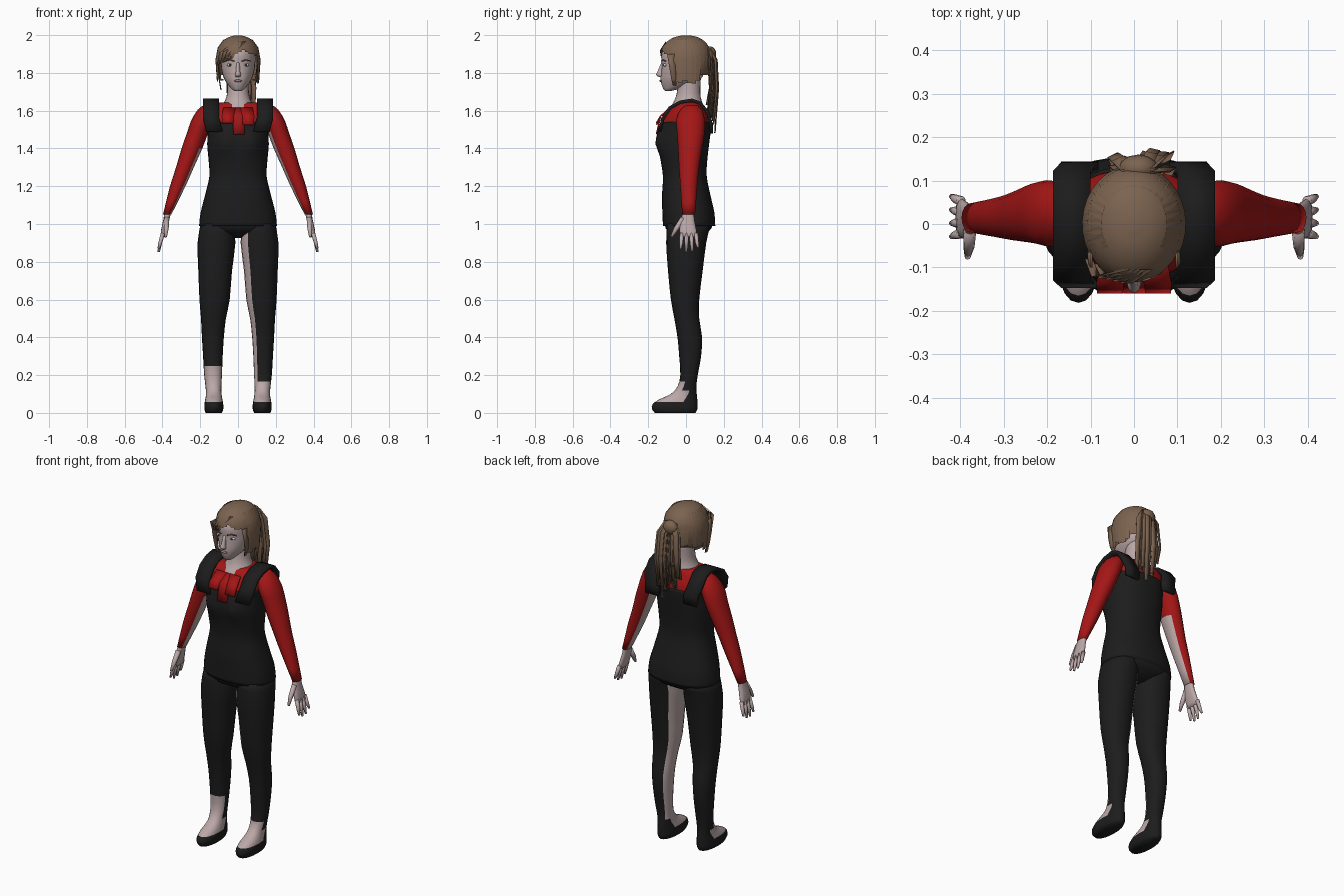
import bpy, bmesh, math, random
from mathutils import Vector

if "Cube" in bpy.data.objects:
    bpy.data.objects.remove(bpy.data.objects["Cube"])

random.seed(4)


def material(name, rgb):
    m = bpy.data.materials.new(name)
    m.diffuse_color = (*rgb, 1)
    m.use_nodes = True
    m.node_tree.nodes["Principled BSDF"].inputs["Base Color"].default_value = m.diffuse_color
    return m


MATS = [material("skin", (0.50, 0.39, 0.39)), material("black_cloth", (0.012, 0.012, 0.012)),
        material("red_cloth", (0.38, 0.008, 0.008)), material("hair", (0.20, 0.125, 0.08)),
        material("eye_white", (0.65, 0.68, 0.66)), material("dark", (0.04, 0.04, 0.04)),
        material("lip", (0.33, 0.2, 0.2))]
SKIN, BLACK, RED, HAIR, WHITE, DARK, LIP = range(7)


def finish(bm, name, pick):
    """Turn a bmesh into an object; pick is a material index or a function of (centre, normal)."""
    bmesh.ops.recalc_face_normals(bm, faces=bm.faces[:])
    bm.normal_update()
    for f in bm.faces:
        f.smooth = True
        f.material_index = pick(f.calc_center_median(), f.normal) if callable(pick) else pick
    me = bpy.data.meshes.new(name)
    bm.to_mesh(me)
    bm.free()
    for m in MATS:
        me.materials.append(m)
    ob = bpy.data.objects.new(name, me)
    bpy.context.collection.objects.link(ob)
    return ob


def spline(rows, steps):
    """Catmull-Rom through rows of numbers."""
    out = []
    for i in range(len(rows) - 1):
        a, b, c, d = rows[max(i - 1, 0)], rows[i], rows[i + 1], rows[min(i + 2, len(rows) - 1)]
        for k in range(steps):
            t = k / steps
            out.append([0.5 * (2*q + (r-p)*t + (2*p-5*q+4*r-s)*t*t + (3*q-p-3*r+s)*t**3)
                        for p, q, r, s in zip(a, b, c, d)])
    return out + [rows[-1]]


def loft(name, rows, pick, side=1, n=20, power=2.0, steps=2, shape=None, cut=None):
    """Stack of rings; each row is z, centre x, half width, front y, back y."""
    bm = bmesh.new()
    rings = []
    for z, cx, rx, yf, yb in spline(rows, steps):
        ring = []
        for i in range(n):
            a = 2 * math.pi * i / n
            c, s = math.cos(a), math.sin(a)
            u = math.copysign(abs(c) ** (2 / power), c)
            v = math.copysign(abs(s) ** (2 / power), s)
            co = Vector((side * (cx + rx * u), (yf + yb) / 2 + (yb - yf) / 2 * v, z))
            ring.append(bm.verts.new(shape(co) if shape else co))
        rings.append(ring)
    for lo, hi in zip(rings, rings[1:]):
        for i in range(n):
            bm.faces.new((lo[i], lo[(i+1) % n], hi[(i+1) % n], hi[i]))
    bm.faces.new(rings[0])
    bm.faces.new(rings[-1])
    if cut:
        bad = [f for f in bm.faces if cut(f.calc_center_median())]
        bmesh.ops.delete(bm, geom=bad, context='FACES')
    return finish(bm, name, pick)


def tube(name, points, pick, n=8):
    """Tapered limb through (x, y, z, radius) points."""
    bm = bmesh.new()
    pts = [Vector(p[:3]) for p in points]
    q = (pts[-1] - pts[0]).to_track_quat('Z', 'Y')
    rings = [[bm.verts.new(p + q @ Vector((r[3] * math.cos(2*math.pi*i/n), r[3] * math.sin(2*math.pi*i/n), 0)))
              for i in range(n)] for p, r in zip(pts, points)]
    for lo, hi in zip(rings, rings[1:]):
        for i in range(n):
            bm.faces.new((lo[i], lo[(i+1) % n], hi[(i+1) % n], hi[i]))
    bm.faces.new(rings[0])
    bm.faces.new(rings[-1])
    return finish(bm, name, pick)


def ribbon(name, points, across, pick, thick=0.0, taper=1.0):
    """Flat strip along points, reaching +-across at each; taper scales the end."""
    bm = bmesh.new()
    rows = []
    for i, p in enumerate(points):
        w = Vector(across) * (1 + (taper - 1) * i / (len(points) - 1))
        rows.append((bm.verts.new(Vector(p) - w), bm.verts.new(Vector(p) + w)))
    for a, b in zip(rows, rows[1:]):
        bm.faces.new((a[0], a[1], b[1], b[0]))
    ob = finish(bm, name, pick)
    if thick:
        m = ob.modifiers.new("thickness", 'SOLIDIFY')
        m.thickness, m.offset = thick, 0
    return ob


def ball(name, loc, scale, pick):
    bm = bmesh.new()
    bmesh.ops.create_uvsphere(bm, u_segments=12, v_segments=8, radius=1)
    bmesh.ops.scale(bm, vec=scale, verts=bm.verts)
    bmesh.ops.translate(bm, vec=loc, verts=bm.verts)
    return finish(bm, name, pick)


# Torso: trouser hips, vest with bust, red shirt, neck
loft("trouser_hips", [(.925, 0, .06, -.03, .06), (.96, 0, .17, -.095, .12), (1.0, 0, .198, -.113, .142),
                      (1.06, 0, .19, -.115, .135)], BLACK, n=28, power=2.3)


def bust(co):
    if co.y < 0:
        co.y -= .025 * math.exp(-((abs(co.x) - .075) / .05) ** 2 - ((co.z - 1.43) / .06) ** 2)
    return co


loft("vest", [(.99, 0, .206, -.122, .155), (1.06, 0, .198, -.125, .15), (1.15, 0, .175, -.127, .13),
              (1.25, 0, .152, -.122, .11), (1.33, 0, .155, -.133, .112), (1.42, 0, .163, -.145, .122),
              (1.5, 0, .16, -.145, .132), (1.54, 0, .165, -.135, .133)],
     BLACK, n=32, power=2.35, steps=3, shape=bust)
loft("shirt", [(1.48, 0, .15, -.13, .12), (1.55, 0, .165, -.122, .125), (1.6, 0, .17, -.09, .105),
               (1.635, 0, .14, -.065, .09), (1.645, 0, .07, -.045, .08)], RED, n=28, power=2.3)
loft("neck", [(1.59, 0, .085, -.105, .085), (1.635, 0, .078, -.072, .088), (1.67, 0, .062, -.055, .078),
              (1.72, 0, .056, -.045, .076), (1.79, 0, .056, -.04, .08)], SKIN)

# Neck scarf: three hanging cloth tabs
for dx, zb in ((-.055, 1.535), (.005, 1.475), (.055, 1.525)):
    ribbon("scarf_tab", [(dx * .8, -.085, 1.615), (dx, -.135, 1.57), (dx, -.156, zb)], (.033, 0, 0), RED, .008, .9)

# Limbs, mirrored
for s in (-1, 1):
    def leg_mat(c, nrm, s=s):
        if c.z < .055:
            return BLACK
        if c.z < (.25 if s < 0 else .18) and nrm.y < (-.15 if c.z > .12 else .1):
            return SKIN
        if s > 0 and .12 < c.z < .93 and nrm.x < -.62:
            return SKIN
        return BLACK

    loft("leg_and_foot", [(1.0, .11, .088, -.1, .13), (.9, .114, .1, -.105, .107), (.75, .121, .089, -.095, .088),
                          (.6, .124, .08, -.08, .07), (.5, .13, .066, -.062, .07), (.4, .133, .058, -.045, .085),
                          (.3, .133, .052, -.036, .08), (.2, .132, .047, -.03, .062), (.14, .13, .042, -.045, .055),
                          (.1, .128, .041, -.08, .057), (.07, .128, .046, -.145, .06), (.045, .128, .05, -.177, .06),
                          (.02, .128, .05, -.18, .06), (0, .128, .043, -.165, .05)],
         leg_mat, side=s, power=2.2)

    def sleeve_mat(c, nrm, s=s):
        low, high = (1.08, 1.40) if s < 0 else (1.05, 1.54)
        return SKIN if nrm.x * s < -.72 and low < c.z < high else RED

    loft("sleeve", [(1.63, .15, .03, .0, .06), (1.605, .163, .05, -.03, .085), (1.55, .19, .057, -.052, .1),
                    (1.48, .215, .056, -.047, .098), (1.4, .244, .055, -.042, .085), (1.3, .281, .047, -.037, .07),
                    (1.2, .319, .041, -.03, .06), (1.05, .375, .022, -.02, .048)], sleeve_mat, side=s, n=16)
    loft("hand", [(1.07, .37, .018, -.014, .042), (1.02, .38, .016, -.028, .045), (.97, .392, .015, -.034, .055),
                  (.93, .401, .01, -.03, .06)], SKIN, side=s, n=12, power=2.4)
    for k, tip in enumerate((.868, .852, .855, .875)):
        y = -.022 + .025 * k
        tube("finger", [(s * .398, y, .95, .0115), (s * .412, y + (k - 1.2) * .003, .9, .01),
                        (s * .42, y + (k - 1.2) * .006, tip, .006)], SKIN)
    tube("thumb", [(s * .378, -.015, 1.03, .015), (s * .38, -.052, .975, .013), (s * .383, -.076, .932, .007)], SKIN)

    # Vest shoulder strap
    prof = [(-.138, 1.49), (-.122, 1.56), (-.085, 1.615), (-.03, 1.645), (.03, 1.655), (.075, 1.64), (.115, 1.59),
            (.133, 1.53), (.135, 1.48)]
    ribbon("vest_strap", [(s * (.143 if 1.55 < z else .125), y, z) for y, z in prof], (.043, 0, 0), BLACK, .018)

    # Eyes and brows
    ball("eye", (s * .043, -.112, 1.842), (.017, .009, .008), WHITE)
    ball("iris", (s * .042, -.119, 1.842), (.006, .004, .006), DARK)
    ribbon("eyebrow", [(s * .02, -.131, 1.862), (s * .043, -.123, 1.869), (s * .066, -.109, 1.863)],
           (0, 0, .0025), HAIR, .005)

# Head and face
loft("head", [(1.705, 0, .02, -.112, -.075), (1.715, 0, .034, -.12, -.04), (1.74, 0, .055, -.13, .03),
              (1.77, 0, .074, -.134, .08), (1.81, 0, .086, -.131, .1), (1.85, 0, .091, -.129, .112),
              (1.9, 0, .09, -.13, .11), (1.94, 0, .075, -.105, .09), (1.965, 0, .045, -.06, .05)],
     SKIN, n=24, steps=3)
loft("nose", [(1.777, 0, .011, -.143, -.115), (1.79, 0, .016, -.159, -.115), (1.805, 0, .012, -.153, -.115),
              (1.855, 0, .008, -.131, -.115)], SKIN, n=10)
ball("lips", (0, -.131, 1.758), (.021, .009, .007), LIP)


# Hair cap with an open face and nape
def face_gap(c):
    face = c.y < -.06 and c.z < 1.92 - .5 * abs(c.x - .03)
    return face or (c.y > .055 and c.z < 1.79) or c.z < 1.7601


loft("hair_cap", [(1.76, 0, .1, -.1, .1), (1.8, 0, .108, -.122, .118), (1.85, 0, .115, -.136, .13),
                  (1.9, 0, .112, -.136, .132), (1.94, 0, .1, -.123, .12), (1.97, 0, .078, -.095, .095),
                  (1.99, 0, .047, -.058, .06), (1.999, 0, .012, -.015, .02)],
     HAIR, n=36, steps=4, cut=face_gap)

# Loose flat strands lying over the cap
for k in range(22):
    a = math.radians(-25 + 230 * k / 21)
    c, sn = math.cos(a), math.sin(a)
    end = random.uniform(1.74, 1.79) if sn < .5 else random.uniform(1.79, 1.83)
    path = [(c * r, sn * r * 1.14, z) for r, z in ((.075, 1.977), (.106, 1.935), (.119, 1.87), (.111, end))]
    ribbon("hair_strand", path, (-sn * .016, c * .018, 0), HAIR, taper=.7)

# Swept fringe and temple locks
for k in range(5):
    x = -.015 - .018 * k
    ribbon("fringe", [(.03 - .012 * k, -.105, 1.962), (x, -.137 + .004 * k, 1.915),
                      (x - .018, -.128 + .012 * k, 1.875 - .008 * k)], (.014, 0, .008), HAIR, taper=.6)
for s, end in ((-1, 1.71), (1, 1.735)):
    ribbon("temple_lock", [(s * .098, -.08, 1.9), (s * .104, -.072, 1.83), (s * .1, -.065, 1.77), (s * .09, -.06, end)],
           (0, .02, 0), HAIR, .006, .5)

# Ponytail: tie and hanging flat strands
ball("ponytail_root", (.01, .128, 1.9), (.045, .032, .04), HAIR)
for k in range(18):
    x = random.uniform(-.065, .075)
    y = random.uniform(.115, .165)
    end = random.uniform(1.48, 1.64)
    ribbon("ponytail_strand", [(.01 + x * .35, .125, 1.93), (.01 + x * .8, y, 1.87), (.01 + x, y + .008, 1.72),
                               (.01 + x * .9, y - .01, end)],
           (.015, random.uniform(-.008, .008), 0), HAIR, .003, .7)
